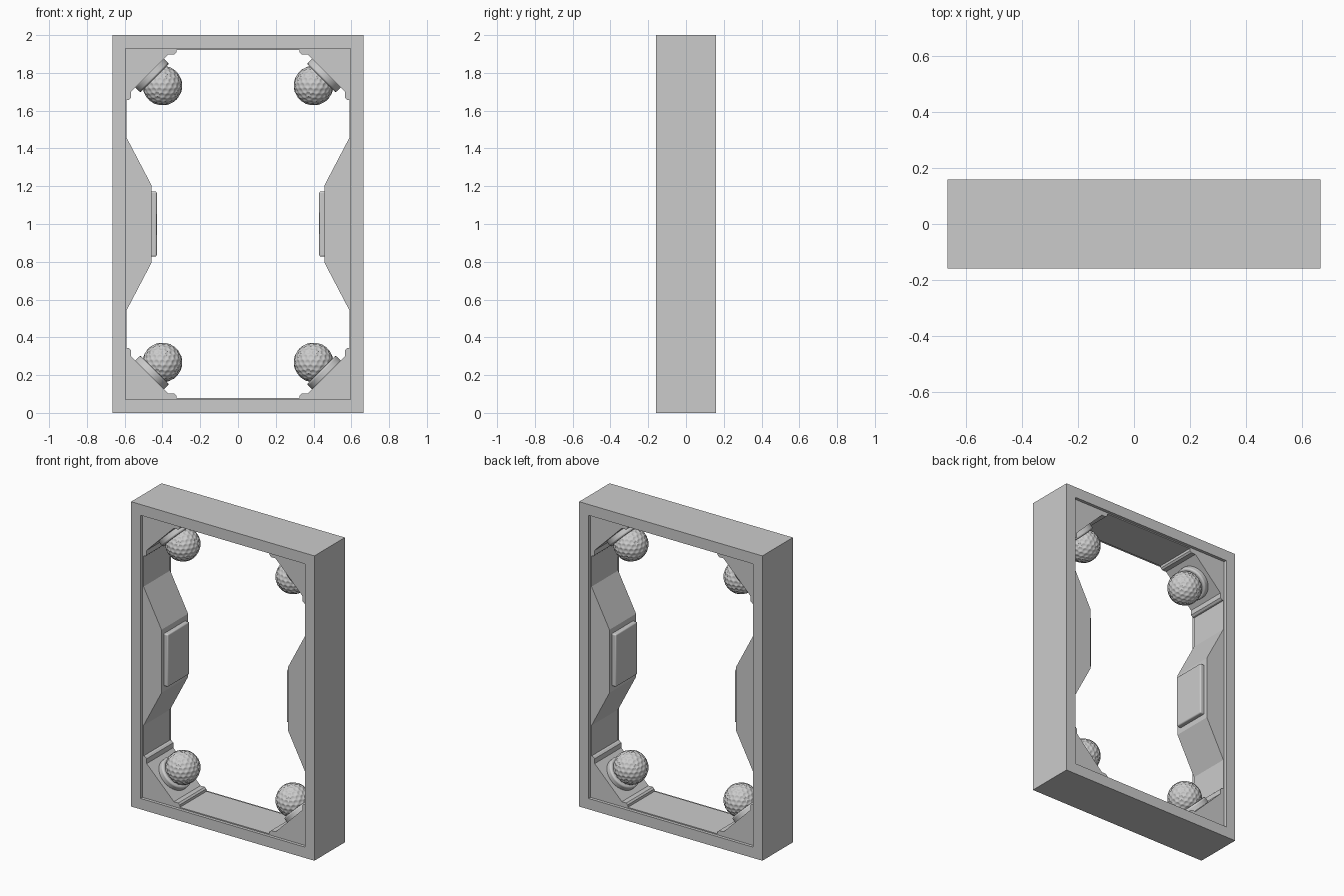
import bpy, bmesh, math
from mathutils import Vector, Matrix
from mathutils.kdtree import KDTree

if "Cube" in bpy.data.objects:
    bpy.data.objects.remove(bpy.data.objects["Cube"])

DEPTH = 0.158      # half depth of the outer frame
INNER = 0.138      # half depth of the recessed inner parts
MID = 1.0          # height of the symmetry plane


def finish(bm, name, bevel=0.0, smooth=None):
    bmesh.ops.recalc_face_normals(bm, faces=bm.faces)
    mesh = bpy.data.meshes.new(name)
    bm.to_mesh(mesh)
    bm.free()
    obj = bpy.data.objects.new(name, mesh)
    bpy.context.collection.objects.link(obj)
    if bevel:
        mod = obj.modifiers.new("bevel", 'BEVEL')
        mod.width, mod.segments = bevel, 3
    if smooth:
        bpy.ops.object.select_all(action='DESELECT')
        obj.select_set(True)
        bpy.context.view_layer.objects.active = obj
        bpy.ops.object.shade_smooth_by_angle(angle=math.radians(smooth))
    return obj


def prism(name, pts, half, sx=1, sz=1):
    """Profile in x and height-from-middle, extruded through y."""
    bm = bmesh.new()
    face = bm.faces.new([bm.verts.new((x * sx, -half, MID + z * sz)) for x, z in pts])
    ext = bmesh.ops.extrude_face_region(bm, geom=[face])
    moved = [v for v in ext["geom"] if isinstance(v, bmesh.types.BMVert)]
    bmesh.ops.translate(bm, verts=moved, vec=(0, 2 * half, 0))
    return finish(bm, name)


def ring(name, ox, oz, ix, iz, half):
    """Rectangular picture-frame ring."""
    bm = bmesh.new()
    corners = [(-1, -1), (1, -1), (1, 1), (-1, 1)]
    loops = [[bm.verts.new((a * sx, y, MID + b * sz)) for sx, sz in corners]
             for a, b, y in ((ox, oz, -half), (ox, oz, half), (ix, iz, half), (ix, iz, -half))]
    for k in range(4):
        p, q = loops[k], loops[(k + 1) % 4]
        for i in range(4):
            j = (i + 1) % 4
            bm.faces.new((p[i], p[j], q[j], q[i]))
    return finish(bm, name)


def dimpled_ball(name, radius, centre):
    seeds = bmesh.new()
    bmesh.ops.create_icosphere(seeds, subdivisions=3, radius=1)
    tree = KDTree(len(seeds.verts))
    for i, v in enumerate(seeds.verts):
        tree.insert(v.co, i)
    tree.balance()
    seeds.free()
    bm = bmesh.new()
    bmesh.ops.create_icosphere(bm, subdivisions=6, radius=1)
    for v in bm.verts:
        n = v.co.normalized()
        d = tree.find(n)[2] / 0.135
        v.co = n * radius * (1 - 0.045 * max(0.0, 1 - d * d))
    obj = finish(bm, name, smooth=40)
    obj.location = centre
    return obj


# Outer frame and the thin recessed lining inside it
ring("outer_frame", 0.665, 1.0, 0.596, 0.929, DEPTH)
ring("inner_lining", 0.600, 0.933, 0.589, 0.922, INNER)

# Side braces with raised pads
for sx, side in ((-1, "left"), (1, "right")):
    prism(side + "_brace", [(0.594, -0.465), (0.594, 0.465), (0.459, 0.207), (0.459, -0.207)],
          INNER, sx)
    bm = bmesh.new()
    bmesh.ops.create_cube(bm, size=1, matrix=Matrix.Translation((sx * 0.448, 0, MID))
                          @ Matrix.Diagonal((0.036, 0.225, 0.345, 1)))
    finish(bm, side + "_pad", bevel=0.008, smooth=30)

# Corner brackets with a collar and a dimpled ball
bracket = [(0.594, 0.927), (0.594, 0.655), (0.577, 0.658), (0.566, 0.668), (0.566, 0.700),
           (0.369, 0.897), (0.337, 0.897), (0.327, 0.907), (0.324, 0.927)]
first_ball = None
for sx, side in ((-1, "left"), (1, "right")):
    for sz, level in ((-1, "lower"), (1, "upper")):
        tag = f"{level}_{side}"
        prism(tag + "_bracket", bracket, INNER, sx, sz)

        axis = Vector((-sx, 0, -sz)).normalized()
        base = Vector((sx * 0.4675, 0, MID + sz * 0.7985))
        turn = axis.to_track_quat('Z', 'Y').to_matrix().to_4x4()
        bm = bmesh.new()
        bmesh.ops.create_cone(bm, cap_ends=True, segments=48, radius1=0.108, radius2=0.108,
                              depth=0.045,
                              matrix=Matrix.Translation(base + axis * 0.015) @ turn)
        finish(bm, tag + "_collar", bevel=0.01, smooth=35)

        centre = (sx * 0.4, 0, MID + sz * 0.733)
        if first_ball is None:
            first_ball = dimpled_ball(tag + "_ball", 0.105, centre)
        else:
            ball = first_ball.copy()
            ball.name = tag + "_ball"
            ball.location = centre
            bpy.context.collection.objects.link(ball)
